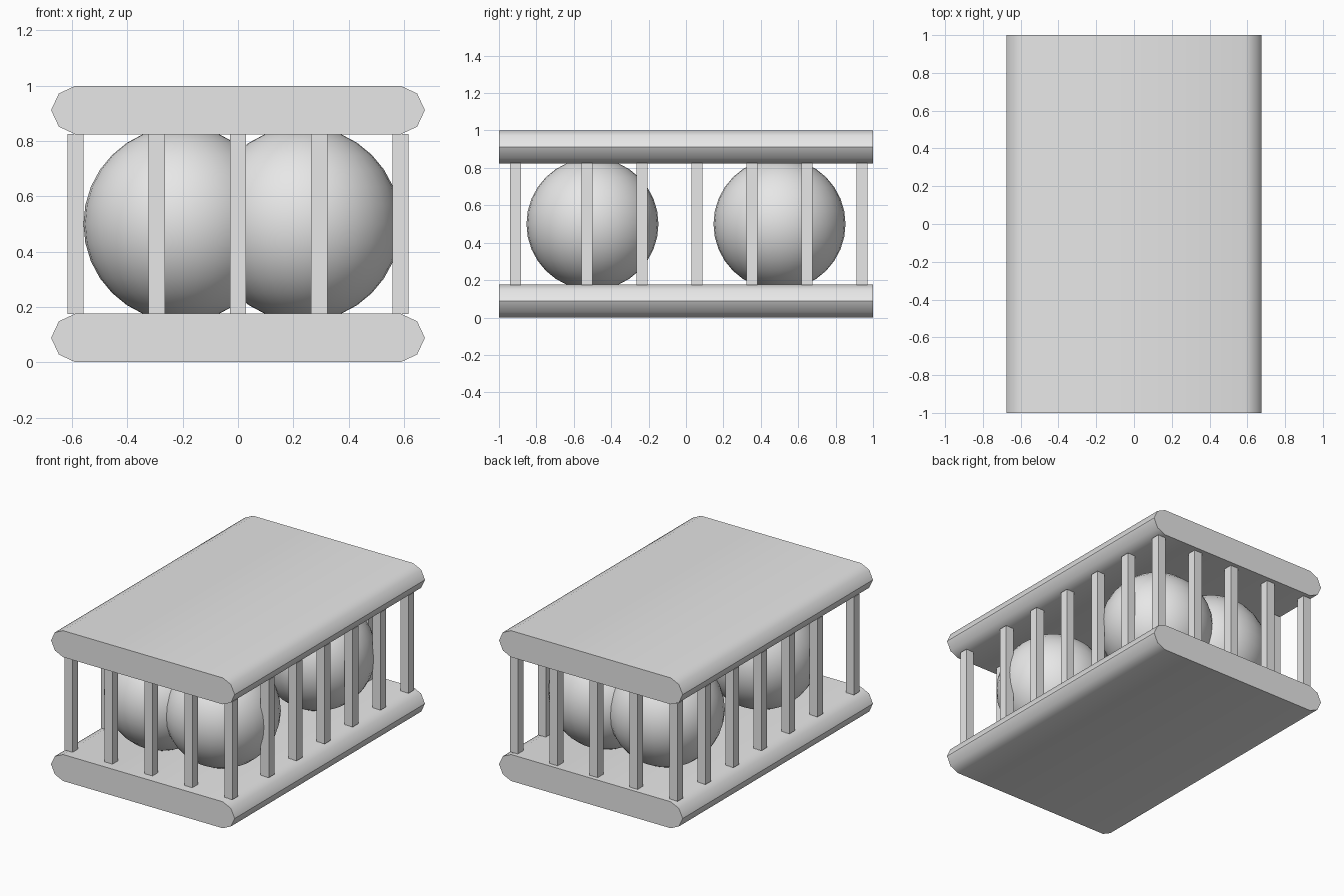
import bpy, bmesh, math

if "Cube" in bpy.data.objects:
    bpy.data.objects.remove(bpy.data.objects["Cube"])

grey = bpy.data.materials.new("light_grey")
grey.diffuse_color = (0.8, 0.8, 0.8, 1)
grey.use_nodes = True
grey.node_tree.nodes["Principled BSDF"].inputs["Base Color"].default_value = grey.diffuse_color


def finish(bm, name, angle=None):
    """Turn a bmesh into a named object, optionally smooth below an angle."""
    bmesh.ops.recalc_face_normals(bm, faces=bm.faces)
    mesh = bpy.data.meshes.new(name)
    bm.to_mesh(mesh)
    bm.free()
    mesh.materials.append(grey)
    obj = bpy.data.objects.new(name, mesh)
    bpy.context.collection.objects.link(obj)
    if angle:
        bpy.ops.object.select_all(action='DESELECT')
        obj.select_set(True)
        bpy.context.view_layer.objects.active = obj
        bpy.ops.object.shade_smooth_by_angle(angle=math.radians(angle))
    return obj


def slab(name, z):
    """Plate with rounded long sides, extruded along y."""
    side = [(0.588, -0.088), (0.648, -0.06), (0.676, 0), (0.648, 0.06), (0.588, 0.088)]
    profile = side + [(-x, h) for x, h in reversed(side)]
    bm = bmesh.new()
    face = bm.faces.new([bm.verts.new((x, -1, z + h)) for x, h in profile])
    ext = bmesh.ops.extrude_face_region(bm, geom=[face])
    bmesh.ops.translate(bm, vec=(0, 2, 0),
                        verts=[g for g in ext['geom'] if isinstance(g, bmesh.types.BMVert)])
    finish(bm, name, 45)


def post(name, x, y):
    """Square upright between the slabs."""
    bm = bmesh.new()
    bmesh.ops.create_cube(bm, size=1)
    bmesh.ops.scale(bm, vec=(0.059, 0.059, 0.65), verts=bm.verts)
    finish(bm, name).location = (x, y, 0.5)


def ball(name, x, y):
    bm = bmesh.new()
    bmesh.ops.create_uvsphere(bm, u_segments=32, v_segments=16, radius=0.353)
    finish(bm, name, 40).location = (x, y, 0.5)


# Base and roof plates
slab("bottom_slab", 0.088)
slab("top_slab", 0.912)

# Front and back rows of posts, corners included
for i in range(5):
    x = (i - 2) * 0.294
    post(f"front_post_{i + 1}", x, -0.912)
    post(f"back_post_{i + 1}", x, 0.941)

# Posts along both sides
for i in range(5):
    y = 0.647 - i * 0.294
    post(f"left_post_{i + 1}", -0.588, y)
    post(f"right_post_{i + 1}", 0.588, y)

# Overlapping pairs of balls inside
for row, y in (("front", -0.5), ("back", 0.5)):
    ball(f"{row}_left_ball", -0.206, y)
    ball(f"{row}_right_ball", 0.235, y)
